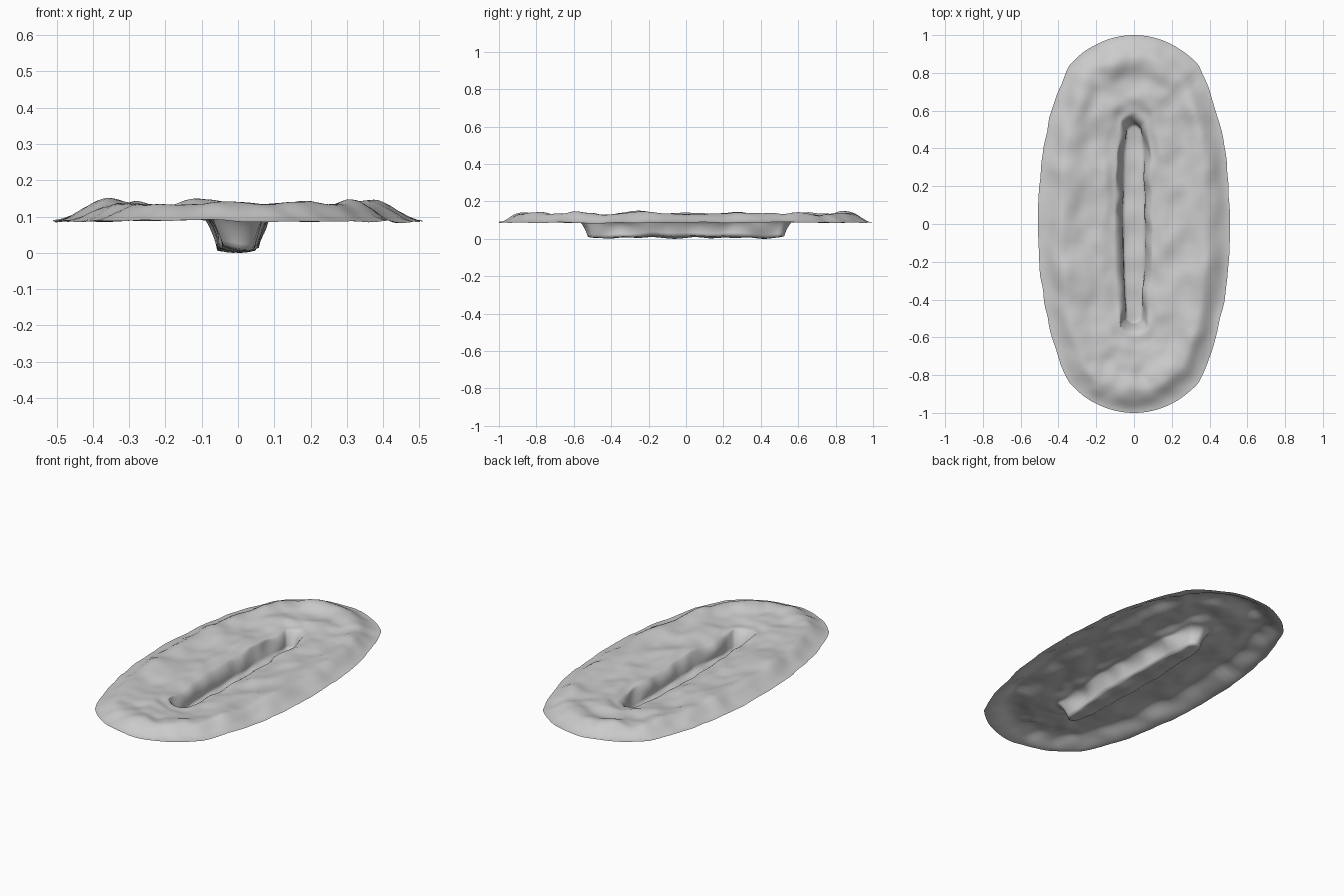
import bpy, bmesh, math
from mathutils import Vector, noise

if "Cube" in bpy.data.objects:
    bpy.data.objects.remove(bpy.data.objects["Cube"], do_unlink=True)

SEGMENTS = 160


def outline(a, half_width, half_length, cap):
    """Point on a long oval: straight sides with elliptical end caps."""
    c, s = math.cos(a), math.sin(a)
    straight = half_length - cap
    # Spread points along the sides as well as around the caps
    side = max(-1, min(1, 2.2 * s / (abs(c) + abs(s) + 0.2)))
    return Vector((half_width * c, cap * s + straight * side, 0))


def lumps(p, size, seed):
    return noise.noise(Vector((p.x / size, p.y / size, seed)))


def smooth(t):
    t = max(0, min(1, t))
    return t * t * (3 - 2 * t)


def berm_height(t):
    """Ground section from the trench rim (0) to the outer edge (1)."""
    rim = 0.112 + 0.012 * smooth(t / 0.2)
    crest = 0.019 * math.exp(-((t - 0.66) / 0.17) ** 2)
    return rim + crest - 0.031 * smooth((t - 0.68) / 0.32)


# Cross-section stations: (kind, parameter), centre of trench outwards
stations = [("floor", i / 4) for i in range(5)]
stations += [("wall", i / 8) for i in range(1, 9)]
stations += [("ground", i / 32) for i in range(1, 33)]

bm = bmesh.new()
rings = []
for kind, t in stations:
    ring = []
    for i in range(SEGMENTS):
        a = 2 * math.pi * i / SEGMENTS
        spine = outline(a, 0, 0.47, 0.04)
        foot = outline(a, 0.058, 0.525, 0.09)
        rim = outline(a, 0.104, 0.595, 0.16)
        edge = outline(a, 0.508, 1.0, 0.61)
        if kind == "floor":
            p = spine.lerp(foot, t)
            p.z = 0.012 + 0.008 * t * t + 0.012 * lumps(p, 0.12, 3)
        elif kind == "wall":
            p = foot.lerp(rim, t ** 1.3)
            p.z = 0.02 + 0.092 * math.sin(t * math.pi / 2) ** 1.1
            p.z += 0.012 * lumps(p, 0.12, 3)
            p.x += 0.025 * math.sin(t * math.pi) * lumps(p, 0.1, 8)
        else:
            p = rim.lerp(edge, t)
            rough = 0.017 * lumps(p, 0.17, 5) + 0.009 * lumps(p, 0.08, 9)
            blend = smooth(t / 0.15)
            calm = 1 - 0.65 * smooth((t - 0.8) / 0.2)
            p.z = berm_height(t) + blend * calm * rough
            p.z += (1 - blend) * 0.012 * lumps(p, 0.12, 3)
            # Slightly ragged rim along the outer edge
            p.x += 0.008 * t ** 6 * lumps(p, 0.1, 2) * abs(math.cos(a))
        ring.append(bm.verts.new(p))
    rings.append(ring)

for inner, outer in zip(rings, rings[1:]):
    for i in range(SEGMENTS):
        j = (i + 1) % SEGMENTS
        bm.faces.new((inner[i], outer[i], outer[j], inner[j]))
# Close the trench floor along its centre line
bmesh.ops.remove_doubles(bm, verts=rings[0], dist=0.0005)

# Rest the trench floor on the ground plane
lowest = min(v.co.z for v in bm.verts)
for v in bm.verts:
    v.co.z -= lowest
for f in bm.faces:
    f.smooth = True

mesh = bpy.data.meshes.new("trench_ground")
bm.to_mesh(mesh)
bm.free()
ground = bpy.data.objects.new("trench_ground", mesh)
bpy.context.collection.objects.link(ground)

# Plain grey earth
grey = bpy.data.materials.new("light_grey")
grey.use_nodes = True
colour = (0.6, 0.6, 0.6, 1)
grey.diffuse_color = colour
grey.node_tree.nodes["Principled BSDF"].inputs["Base Color"].default_value = colour
mesh.materials.append(grey)
